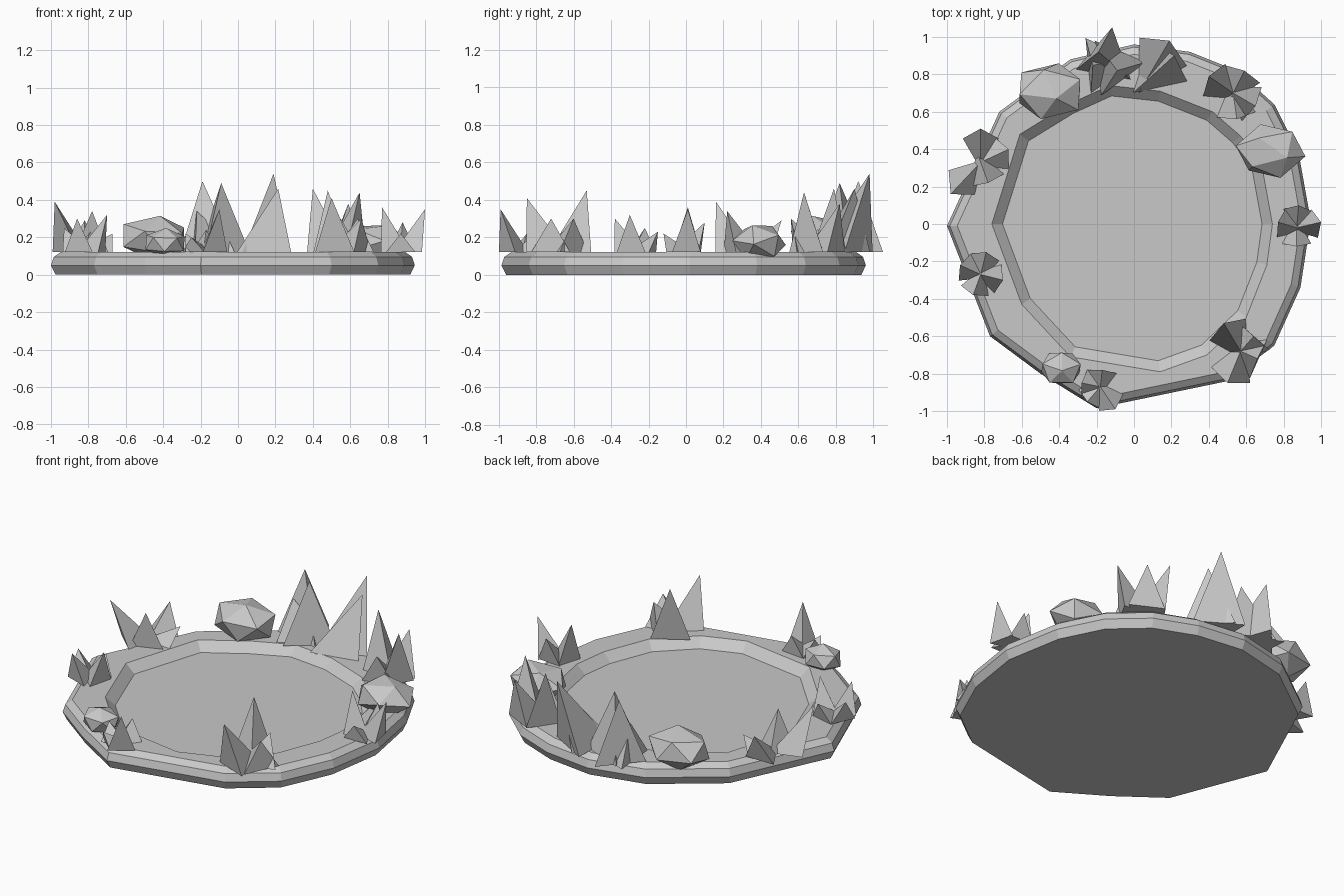
import bpy
import bmesh
import math
from mathutils import Vector, Matrix

default_cube = bpy.data.objects.get("Cube")
if default_cube:
    bpy.data.objects.remove(default_cube, do_unlink=True)

# One stone colour for everything
stone = bpy.data.materials.new("stone_grey")
stone.use_nodes = True
stone_colour = (0.58, 0.58, 0.58, 1)
stone.diffuse_color = stone_colour
stone.node_tree.nodes["Principled BSDF"].inputs["Base Color"].default_value = stone_colour

RIM_TOP = 0.122


def finish(name, bm):
    """Turn a bmesh into a flat shaded object with the stone material."""
    bmesh.ops.recalc_face_normals(bm, faces=bm.faces)
    mesh = bpy.data.meshes.new(name)
    bm.to_mesh(mesh)
    bm.free()
    mesh.materials.append(stone)
    obj = bpy.data.objects.new(name, mesh)
    bpy.context.scene.collection.objects.link(obj)
    return obj


def add_ring(bm, outline, scale, height):
    return [bm.verts.new((x * scale, y * scale, height)) for x, y in outline]


def build_basin(outer, inner):
    """Uneven bowl: stacked rings from the underside over the rim to the floor."""
    bm = bmesh.new()
    rings = [
        add_ring(bm, outer, 0.975, 0),
        add_ring(bm, outer, 1, 0.05),
        add_ring(bm, outer, 0.985, 0.095),
        add_ring(bm, outer, 0.945, RIM_TOP),
        add_ring(bm, inner, 1, RIM_TOP),
        add_ring(bm, inner, 0.925, 0.07),
    ]
    count = len(outer)
    for low, high in zip(rings, rings[1:]):
        for k in range(count):
            n = (k + 1) % count
            bm.faces.new((low[k], low[n], high[n], high[k]))
    bm.faces.new(rings[0])
    bm.faces.new(rings[-1])
    return finish("basin", bm)


def build_tuft(name, centre, radius, tips):
    """Cluster of three sided spikes that lean outward from a shared centre."""
    bm = bmesh.new()
    middle = Vector((centre[0], centre[1], RIM_TOP))
    for x, y, z in tips:
        tip = Vector((x, y, z))
        lean = Vector((x - middle.x, y - middle.y, 0))
        foot = middle + lean * 0.4
        heading = math.atan2(lean.y, lean.x)
        base = []
        for k in range(3):
            # One base corner points inward, the other two spread sideways
            angle = heading + math.pi + k * math.tau / 3
            offset = Vector((math.cos(angle), math.sin(angle), 0)) * radius
            base.append(bm.verts.new(foot + offset))
        top = bm.verts.new(tip)
        bm.faces.new(base)
        for k in range(3):
            bm.faces.new((base[k], base[(k + 1) % 3], top))
    return finish(name, bm)


def build_rock(name, centre, size, turn):
    """Squashed and tilted twenty sided boulder."""
    bm = bmesh.new()
    bmesh.ops.create_icosphere(bm, subdivisions=1, radius=1)
    tilt = Matrix.Rotation(turn, 4, "Z") @ Matrix.Rotation(turn / 2, 4, "X")
    bmesh.ops.transform(bm, matrix=tilt, verts=bm.verts)
    bmesh.ops.scale(bm, vec=size, verts=bm.verts)
    bmesh.ops.translate(bm, vec=centre, verts=bm.verts)
    return finish(name, bm)


# Basin with an uneven outline
outer_outline = [
    (-1, -.01), (-.72, .6), (-.34, .88), (0, .96), (.3, .92),
    (.55, .82), (.75, .64), (.88, .38), (.945, .02), (.89, -.34),
    (.75, -.65), (.5, -.84), (-.2, -.985), (-.5, -.8), (-.77, -.6),
]
inner_outline = [
    (-.76, 0), (-.61, .48), (-.35, .64), (-.13, .74), (.14, .71),
    (.42, .6), (.57, .47), (.68, .33), (.74, 0), (.71, -.22),
    (.6, -.5), (.39, -.7), (.14, -.79), (-.34, -.71), (-.6, -.43),
]
build_basin(outer_outline, inner_outline)

# Spiky tufts around the rim
build_tuft("left_tuft", (.87, -.02), .09,
           [(.77, .01, .36), (1, .01, .35), (.88, .1, .28), (.87, -.12, .22)])
build_tuft("right_back_tuft", (-.82, .33), .11,
           [(-.98, .16, .39), (-.78, .22, .34), (-.82, .51, .29), (-.67, .4, .22)])
build_tuft("right_front_tuft", (-.82, -.27), .09,
           [(-.7, -.3, .32), (-.86, -.38, .3), (-.93, -.22, .25), (-.79, -.15, .23)])
build_tuft("front_tuft", (-.18, -.87), .09,
           [(-.1, -.99, .35), (-.28, -.85, .22), (-.17, -.78, .24), (-.25, -.95, .2)])
build_tuft("left_front_tuft", (.57, -.68), .13,
           [(.48, -.53, .45), (.5, -.85, .41), (.66, -.72, .3), (.64, -.6, .3)])
build_tuft("left_back_tuft", (.53, .7), .12,
           [(.4, .79, .46), (.65, .63, .44), (.55, .56, .3), (.59, .82, .38)])
build_tuft("back_tuft", (-.12, .86), .17,
           [(-.19, .92, .5), (-.09, .82, .49), (-.22, .85, .34)])
build_tuft("back_leaning_tuft", (.06, .76), .17,
           [(.19, .98, .54), (.215, .9, .46)])

# Boulders resting on the rim
build_rock("back_rock", (-.45, .71, .2), (.2, .16, .12), .6)
build_rock("left_rock", (.73, .39, .17), (.19, .15, .11), 1.1)
build_rock("front_rock", (-.39, -.77, .17), (.12, .1, .08), .3)
